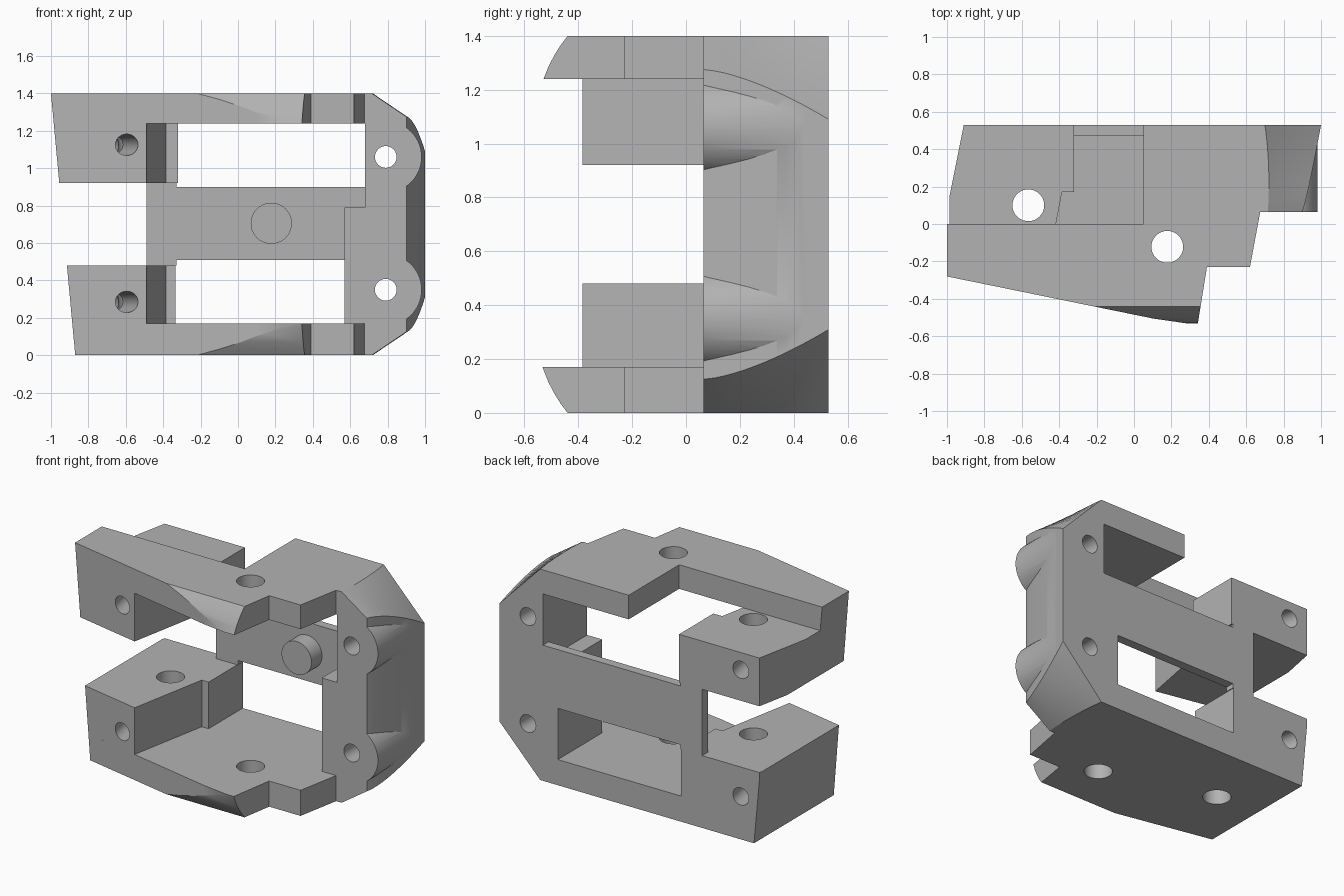
import bpy, bmesh, math
from mathutils import Matrix

old = bpy.data.objects.get("Cube")
if old:
    bpy.data.objects.remove(old, do_unlink=True)

grey = bpy.data.materials.new("plain grey")
grey.use_nodes = True
grey.diffuse_color = (0.45, 0.45, 0.45, 1)
grey.node_tree.nodes["Principled BSDF"].inputs["Base Color"].default_value = grey.diffuse_color
H = 1.4


def loft(name, sections):
    """Closed solid through a list of matching point rings."""
    bm = bmesh.new()
    rings = [[bm.verts.new(p) for p in s] for s in sections]
    bm.faces.new(rings[0])
    bm.faces.new(rings[-1])
    n = len(rings[0])
    for a, b in zip(rings, rings[1:]):
        for i in range(n):
            j = (i + 1) % n
            bm.faces.new((a[i], a[j], b[j], b[i]))
    if len(rings) > 2:
        bmesh.ops.triangulate(bm, faces=bm.faces[:])
    bmesh.ops.recalc_face_normals(bm, faces=bm.faces[:])
    me = bpy.data.meshes.new(name)
    bm.to_mesh(me)
    bm.free()
    me.materials.append(grey)
    ob = bpy.data.objects.new(name, me)
    bpy.context.collection.objects.link(ob)
    return ob


def prism(name, pts, axis, lo, hi):
    place = {"x": lambda p, d: (d, p[0], p[1]),
             "y": lambda p, d: (p[0], d, p[1]),
             "z": lambda p, d: (p[0], p[1], d)}[axis]
    return loft(name, [[place(p, d) for p in pts] for d in (lo, hi)])


def rect(x0, z0, x1, z1):
    return [(x0, z0), (x1, z0), (x1, z1), (x0, z1)]


def circle(cx, cy, r, a0=0, a1=360, n=40):
    steps = n if a1 - a0 == 360 else n - 1
    return [(cx + r * math.cos(math.radians(a0 + (a1 - a0) * i / steps)),
             cy + r * math.sin(math.radians(a0 + (a1 - a0) * i / steps))) for i in range(n)]


def combine(body, tool, op):
    tool.hide_render = True
    m = body.modifiers.new(op.lower(), "BOOLEAN")
    m.operation, m.solver, m.object = op, "EXACT", tool
    bpy.ops.object.select_all(action="DESELECT")
    bpy.context.view_layer.objects.active = body
    body.select_set(True)
    bpy.ops.object.modifier_apply(modifier=m.name)
    bpy.data.objects.remove(tool, do_unlink=True)


# Plates: shared stepped front edge, the upper one notched at the back
front = [(-1.1, -0.26), (0.1, -0.505), (0.34, -0.54), (0.39, -0.23),
         (0.62, -0.23), (0.675, 0.065), (0.69, 0.065), (0.69, 0.53)]
frame = prism("hinge_frame", front + [(-1.1, 0.53)], "z", 0, 0.17)
parts = [prism("top_plate", front + [(0.05, 0.53), (0.05, 0), (-1.1, 0)], "z", 1.24, H)]

# Arm blocks at the free end
for name, step, lo, hi in (("lower_arm", -0.335, 0.17, 0.48), ("upper_arm", -0.32, 0.92, 1.24)):
    parts.append(prism(name, [(-1.1, -0.26), (-0.49, -0.3845), (-0.385, 0.17), (step, 0.17),
                              (step, 0.53), (-1.1, 0.53)], "z", lo, hi))

# End wall, flaring and chamfering more toward the back
sections = []
for i in range(13):
    t = i / 12
    y = 0.065 + 0.465 * t
    xo = 0.9 + 0.1 * t ** 0.85
    zc = 1.275 - 0.185 * t ** 1.5
    a = 0.715 - 0.015 * t + 0.05 * t * (1 - t)
    sections.append([(x, y, z) for x, z in ((0.68, 0), (a, 0), (xo, H - zc), (xo, zc), (a, H), (0.68, H))])
parts.append(loft("end_wall", sections))
parts.append(prism("wall_step", rect(0.57, 0.17, 0.69, 0.79), "y", 0.065, 0.53))

# Thin back bar and its column between the arms
parts.append(prism("back_column", rect(-0.49, 0.48, -0.33, 0.92), "y", 0.47, 0.53))
parts.append(prism("back_bar", rect(-0.4, 0.51, 0.7, 0.9), "y", 0.47, 0.53))

# Rounded screw bosses on the end wall
for z in (0.35, 1.06):
    parts.append(prism("boss", circle(0.79, z, 0.192, -75, 75, 25), "y", 0.065, 0.44))
for p in parts:
    combine(frame, p, "UNION")

# Slanted end, chamfered back corner and rounded plate fronts
cutters = [prism("end_cut", [(-1.3, -0.1), (-0.861, -0.1), (-1.0093, 1.5), (-1.3, 1.5)], "y", -1, 1),
           prism("corner_cut", [(-1.3, -0.02), (-1.02, -0.02), (-0.9, 0.58), (-1.3, 0.58)], "z", -0.1, 1.5)]
nose = [(-0.7, 1.5), (-0.36, 1.5), (-0.44, 1.4), (-0.466, 1.365), (-0.489, 1.328),
        (-0.511, 1.286), (-0.531, 1.235), (-0.548, 1.18), (-0.7, 1.1)]
cutters.append(prism("upper_nose_cut", nose, "x", -0.9, 0.6))
cutters.append(prism("lower_nose_cut", [(y, H - z) for y, z in nose], "x", -0.9, 0.6))

# Vertical pivot holes and horizontal screw holes
for x, y in ((-0.565, 0.1), (0.178, -0.122)):
    cutters.append(prism("pivot_hole", circle(x, y, 0.085), "z", -0.1, 1.5))
for z in (0.35, 1.06):
    cutters.append(prism("wall_hole", circle(0.79, z, 0.058), "y", -0.2, 0.8))
for z in (0.285, 1.125):
    hole = prism("arm_hole", circle(0, 0, 0.057), "y", -0.3, 1.3)
    hole.data.transform(Matrix.Translation((-0.595, -0.363, z)) @ Matrix.Rotation(math.atan(0.2), 4, "Z"))
    cutters.append(hole)
for c in cutters:
    combine(frame, c, "DIFFERENCE")

# Round stub on the back bar
pin = prism("bar_pin", circle(0.178, 0.705, 0.11), "y", 0.36, 0.47)

for ob in (frame, pin):
    bpy.ops.object.select_all(action="DESELECT")
    bpy.context.view_layer.objects.active = ob
    ob.select_set(True)
    bpy.ops.object.shade_smooth_by_angle(angle=math.radians(25))
